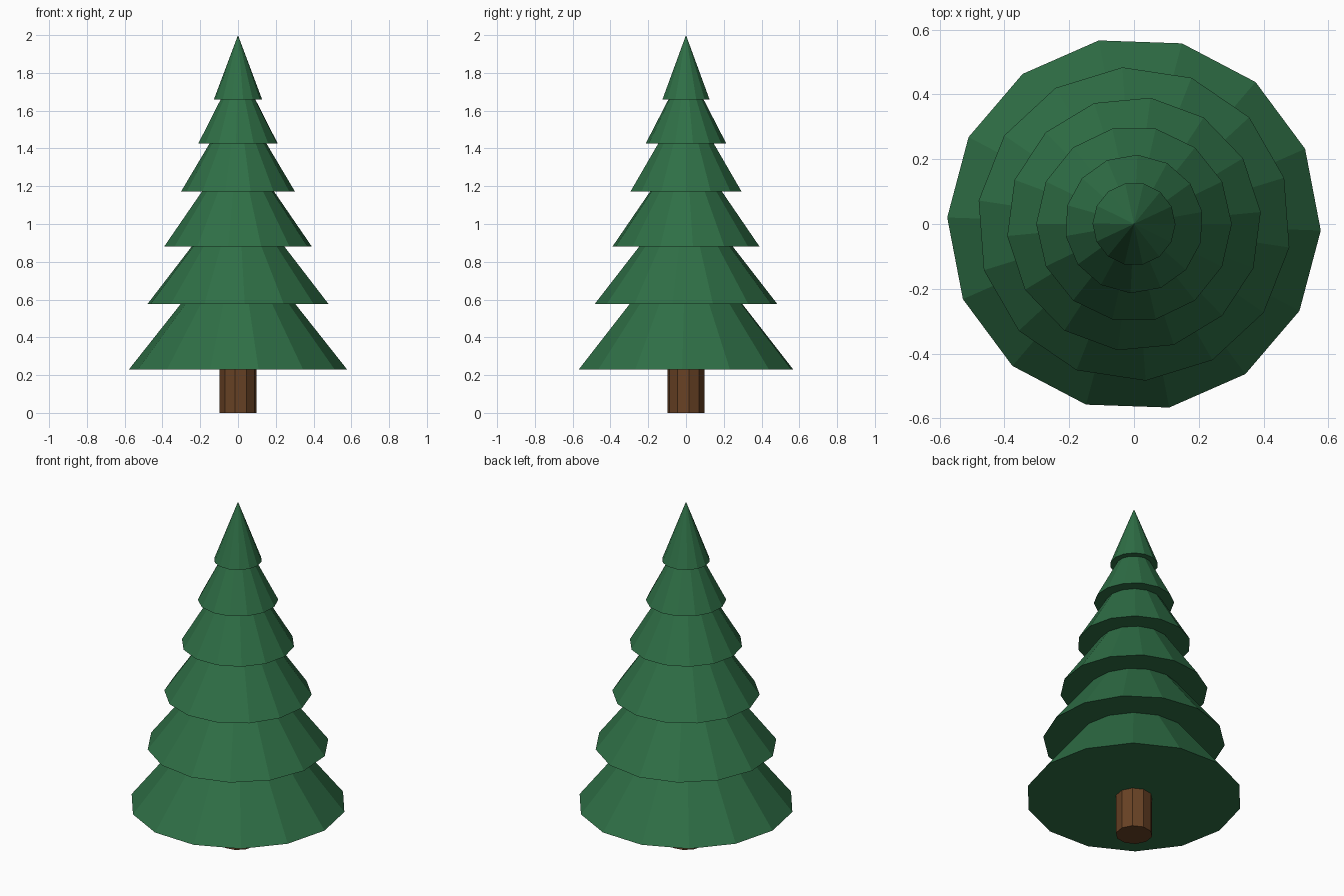
import bpy, bmesh
from math import cos, sin, pi, radians

if "Cube" in bpy.data.objects:
    bpy.data.objects.remove(bpy.data.objects["Cube"], do_unlink=True)


def make_material(name, rgb):
    mat = bpy.data.materials.new(name)
    mat.use_nodes = True
    mat.diffuse_color = (*rgb, 1)
    mat.node_tree.nodes["Principled BSDF"].inputs["Base Color"].default_value = (*rgb, 1)
    return mat


def ring(bm, sides, radius, z, turn):
    angles = [radians(turn) + 2 * pi * i / sides for i in range(sides)]
    return [bm.verts.new((radius * cos(a), radius * sin(a), z)) for a in angles]


def solid(name, sides, radius, bottom, top, turn, mat, pointed):
    """Closed faceted cone or prism standing upright on the z axis."""
    bm = bmesh.new()
    base = ring(bm, sides, radius, bottom, turn)
    bm.faces.new(base[::-1])
    if pointed:
        tip = bm.verts.new((0, 0, top))
        for i in range(sides):
            bm.faces.new((base[i], base[(i + 1) % sides], tip))
    else:
        cap = ring(bm, sides, radius, top, turn)
        bm.faces.new(cap)
        for i in range(sides):
            j = (i + 1) % sides
            bm.faces.new((base[i], base[j], cap[j], cap[i]))
    mesh = bpy.data.meshes.new(name)
    bm.to_mesh(mesh)
    bm.free()
    mesh.materials.append(mat)
    obj = bpy.data.objects.new(name, mesh)
    bpy.context.collection.objects.link(obj)
    return obj


green = make_material("needle_green", (0.028, 0.159, 0.061))
brown = make_material("bark_brown", (0.138, 0.054, 0.018))

# Trunk, reaching a little into the lowest tier
solid("trunk", 10, 0.098, 0, 0.3, 9, brown, False)

# Foliage tiers from the lowest up: radius, bottom, tip, turn in degrees
tiers = [
    (0.577, 0.231, 0.96, -2),
    (0.485, 0.576, 1.2, -8.6),
    (0.393, 0.88, 1.45, 5.4),
    (0.302, 1.171, 1.68, 0),
    (0.214, 1.425, 1.84, 10),
    (0.128, 1.658, 2.0, -0.6),
]
for number, (radius, bottom, tip, turn) in enumerate(tiers, 1):
    solid(f"foliage_tier_{number}", 14, radius, bottom, tip, turn, green, True)
